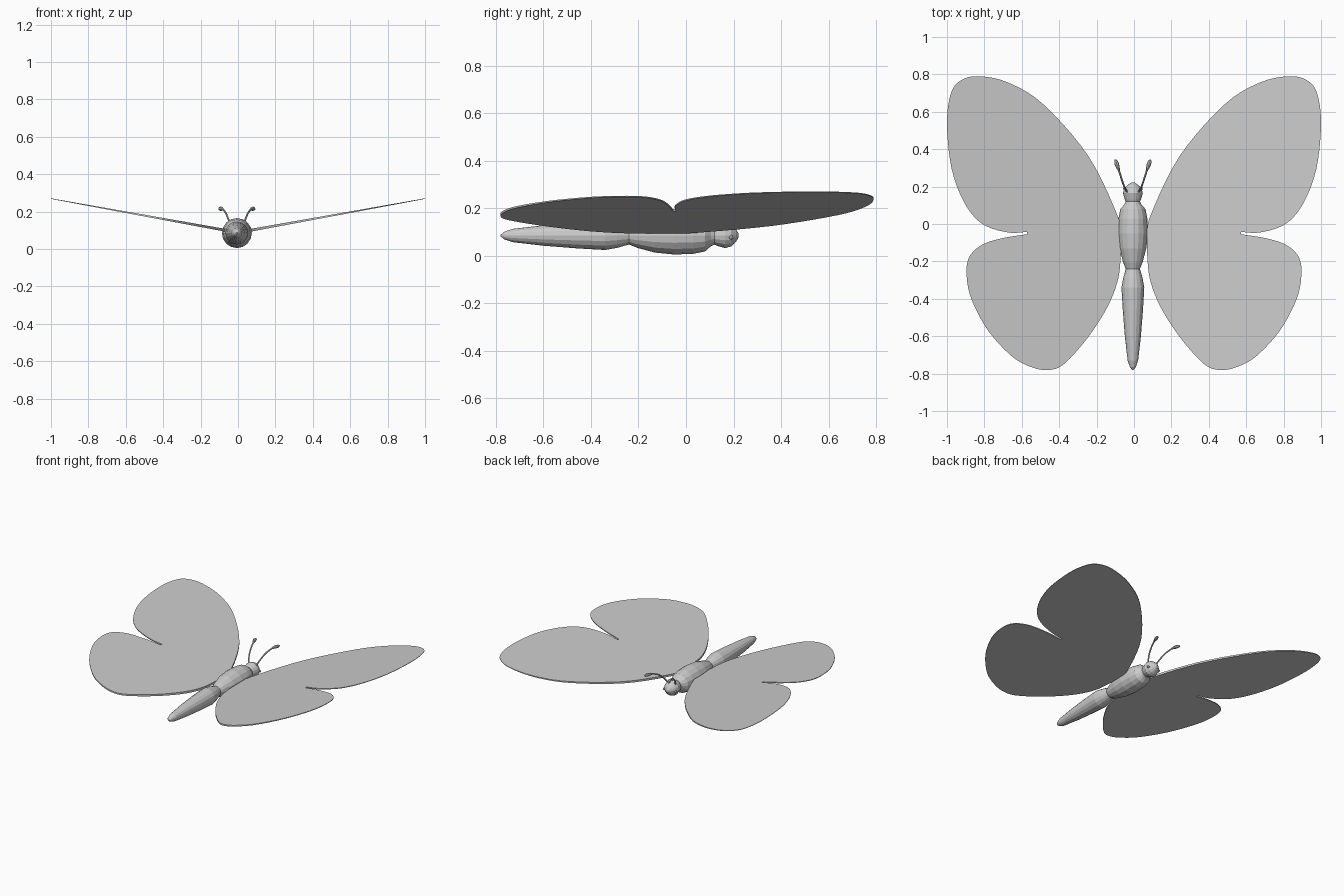
import bpy, bmesh, math
from mathutils import Vector

cube = bpy.data.objects.get("Cube")
if cube:
    bpy.data.objects.remove(cube, do_unlink=True)


def make_material(name, rgb):
    mat = bpy.data.materials.new(name)
    mat.use_nodes = True
    mat.diffuse_color = (*rgb, 1)
    mat.node_tree.nodes["Principled BSDF"].inputs["Base Color"].default_value = (*rgb, 1)
    return mat


GREY = make_material("light grey", (0.6, 0.6, 0.6))
BODY_X, BODY_Z = -0.006, 0.085


def finish(name, bm):
    bmesh.ops.recalc_face_normals(bm, faces=bm.faces)
    mesh = bpy.data.meshes.new(name)
    bm.to_mesh(mesh)
    bm.free()
    mesh.materials.append(GREY)
    obj = bpy.data.objects.new(name, mesh)
    bpy.context.collection.objects.link(obj)
    return obj


def loft(name, path, radii, sides):
    """Round tube through the path points, one radius per point."""
    bm = bmesh.new()
    path = [Vector(p) for p in path]
    rings = []
    for i, (p, r) in enumerate(zip(path, radii)):
        along = (path[min(i + 1, len(path) - 1)] - path[max(i - 1, 0)]).normalized()
        u = along.cross(Vector((1, 0, 0))).normalized()
        v = along.cross(u)
        angles = [math.tau * k / sides for k in range(sides)]
        rings.append([bm.verts.new(p + r * (u * math.cos(a) + v * math.sin(a))) for a in angles])
    for a, b in zip(rings, rings[1:]):
        for k in range(sides):
            n = (k + 1) % sides
            bm.faces.new((a[k], a[n], b[n], b[k]))
    bm.faces.new(rings[0])
    bm.faces.new(rings[-1])
    return finish(name, bm)


def body_part(name, profile, sides=16):
    return loft(name, [(BODY_X, y, BODY_Z) for y, r in profile], [r for y, r in profile], sides)


def spline(points, steps=5):
    """Smooth curve through the points, open at both ends."""
    pts = [Vector(p) for p in points]
    pts = [pts[0]] + pts + [pts[-1]]
    out = []
    for a, b, c, d in zip(pts, pts[1:], pts[2:], pts[3:]):
        for s in range(steps):
            t = s / steps
            out.append(0.5 * (2 * b + (c - a) * t + (2 * a - 5 * b + 4 * c - d) * t * t
                              + (3 * b - a - 3 * c + d) * t ** 3))
    return out + [pts[-1]]


# Body: tapered abdomen, thorax and round head
body_part("abdomen", [(-0.78, .004), (-0.765, .016), (-0.73, .028), (-0.6, .043), (-0.46, .054),
                      (-0.34, .061), (-0.29, .052), (-0.24, .038)])
body_part("thorax", [(-0.24, .038), (-0.205, .052), (-0.13, .072), (-0.05, .08), (0.03, .077),
                     (0.08, .067), (0.105, .045), (0.125, .036)])
body_part("head", [(0.11, .034), (0.13, .043), (0.165, .053), (0.19, .046), (0.21, .027), (0.222, .008)])

# Wings: upper lobe, notch and lower lobe in plan, tilted upward
upper = [(.07, -.06), (.09, .05), (.245, .365), (.485, .64), (.675, .757), (.835, .79), (.93, .765),
         (.98, .695), (1, .535), (.975, .295), (.905, .11), (.81, 0), (.675, -.045), (.572, -.042)]
lower = [(.572, -.055), (.70, -.075), (.81, -.11), (.88, -.175), (.895, -.27), (.87, -.4),
         (.78, -.57), (.65, -.71), (.54, -.768), (.45, -.78), (.37, -.745), (.245, -.605),
         (.14, -.44), (.085, -.295), (.07, -.16)]
outline = spline(upper) + spline(lower)


def wing(name, side):
    bm = bmesh.new()
    top, bottom = [], []
    for x, y in outline:
        z = 0.108 + 0.175 * (x - 0.07)
        thick = 0.003 + 0.013 * (1 - x)
        top.append(bm.verts.new((side * x, y, z)))
        bottom.append(bm.verts.new((side * x, y, z - thick)))
    bm.faces.new(top)
    bm.faces.new(bottom)
    for i in range(len(top)):
        bm.faces.new((top[i - 1], top[i], bottom[i], bottom[i - 1]))
    finish(name, bm)


for label, side in (("left", 1), ("right", -1)):
    wing(label + "_wing", side)

    # Antenna: thin curved stalk ending in a club
    stalk = spline([(.03, .17, .12), (.046, .2, .16), (.06, .24, .193), (.074, .285, .211)], 3)
    club = [(.074, .285, .211), (.079, .3, .214), (.086, .32, .215), (.091, .337, .214), (.094, .345, .213)]
    for part, pts, radii in (("stalk", stalk, [.005] * len(stalk)),
                             ("club", club, [.005, .009, .012, .009, .003])):
        path = [(BODY_X + side * x, y, z) for x, y, z in pts]
        loft(f"{label}_antenna_{part}", path, radii, 8)

    # Eye: small bead on the side of the head
    bm = bmesh.new()
    bmesh.ops.create_uvsphere(bm, u_segments=8, v_segments=6, radius=.01)
    bmesh.ops.translate(bm, verts=bm.verts, vec=(BODY_X + side * .043, .19, .077))
    finish(label + "_eye", bm)
